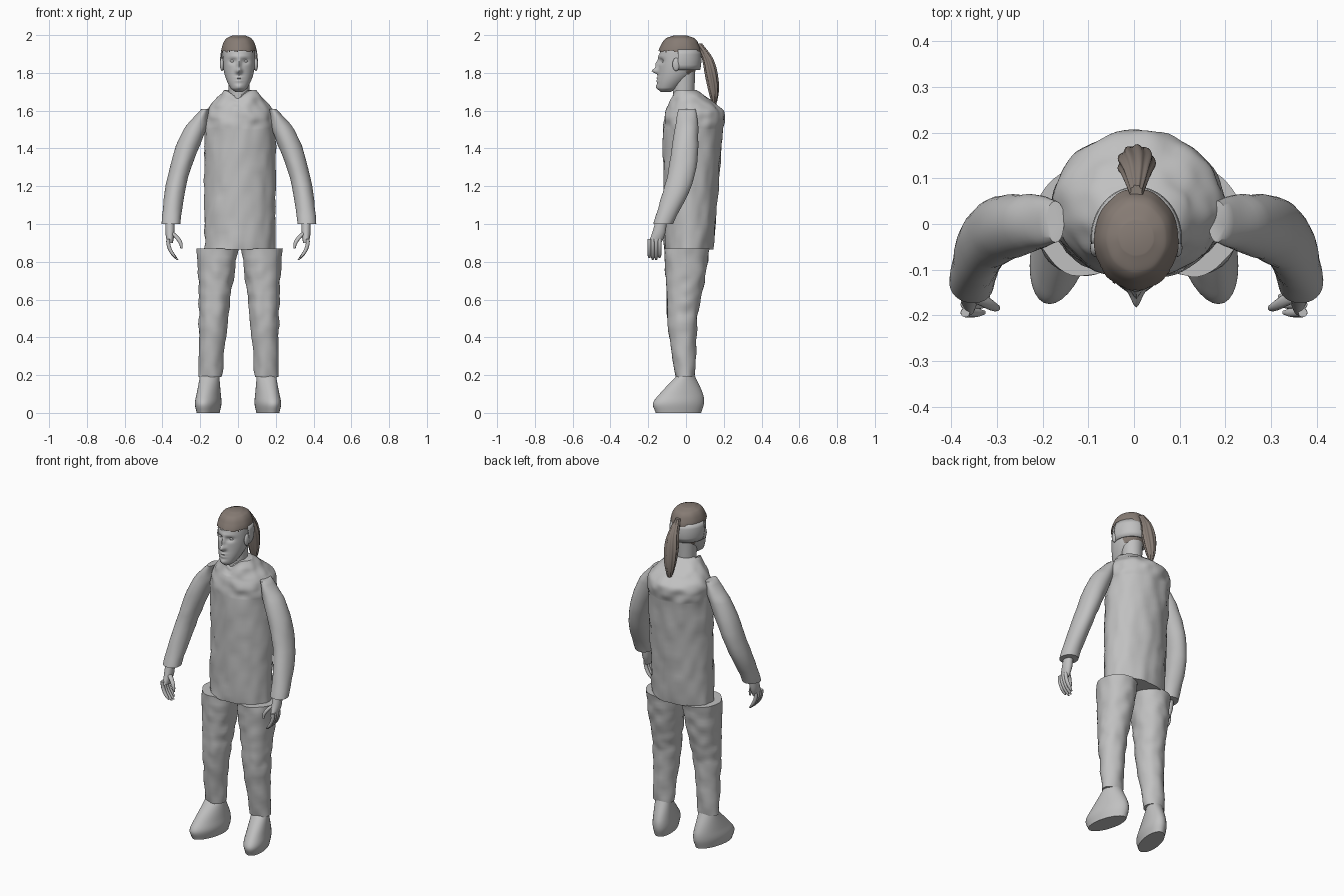
import bpy, bmesh
from math import cos, sin, pi, exp, copysign
from mathutils import Vector, noise

cube = bpy.data.objects.get("Cube")
if cube:
    bpy.data.objects.remove(cube, do_unlink=True)


def material(name, red, green, blue):
    mat = bpy.data.materials.new(name)
    mat.use_nodes = True
    colour = (red, green, blue, 1)
    mat.diffuse_color = colour
    shader = next(n for n in mat.node_tree.nodes if n.type == 'BSDF_PRINCIPLED')
    shader.inputs["Base Color"].default_value = colour
    return mat


GREY = material("soft grey", 0.53, 0.53, 0.53)
BROWN = material("ash brown", 0.24, 0.2, 0.175)


def finish(name, bm, mat):
    bmesh.ops.recalc_face_normals(bm, faces=bm.faces[:])
    mesh = bpy.data.meshes.new(name)
    bm.to_mesh(mesh)
    bm.free()
    mesh.materials.append(mat)
    part = bpy.data.objects.new(name, mesh)
    bpy.context.collection.objects.link(part)
    bpy.ops.object.select_all(action='DESELECT')
    part.select_set(True)
    bpy.context.view_layer.objects.active = part
    bpy.ops.object.shade_smooth_by_angle(angle=0.9)
    return part


def smooth_rows(rows, steps):
    """Fill in sections between the given ones along a smooth curve."""
    last = len(rows) - 1

    def slope(i):
        before, after = rows[max(i - 1, 0)], rows[min(i + 1, last)]
        return [(q - p) / (after[0] - before[0]) for p, q in zip(before, after)]

    for i in range(last):
        height = rows[i + 1][0] - rows[i][0]
        for step in range(steps):
            t = step / steps
            u = 1 - t
            yield [p + (q - p) * t * t * (3 - 2 * t) + height * t * u * (u * m - t * n)
                   for p, q, m, n in zip(rows[i], rows[i + 1], slope(i), slope(i + 1))]
    yield rows[last]


def loft(name, rows, x, mat=GREY, side=1, steps=6, segments=32,
         bump=0, flute=0, shape=None, keep=None):
    """Skin through level ovals given as (height, front, back, half width).
    The centre line x is a rule of height."""
    bm = bmesh.new()
    rings = []
    for z, front, back, half in smooth_rows(rows, steps):
        ring = []
        for k in range(segments):
            angle = 2 * pi * k / segments
            outward = Vector((cos(angle), sin(angle), 0))
            swell = 1 + flute * cos(9 * angle + 14 * z)
            p = Vector((x(z) + swell * half * outward.x,
                        (front + back + swell * (back - front) * outward.y) / 2, z))
            p += outward * bump * noise.noise(p * 18)
            if shape:
                shape(p)
            ring.append(bm.verts.new((p.x * side, p.y, p.z)))
        rings.append(ring)
    for low, high in zip(rings, rings[1:]):
        for k in range(segments):
            bm.faces.new((low[k - 1], low[k], high[k], high[k - 1]))
    bm.faces.new(rings[0])
    bm.faces.new(rings[-1])
    if keep:
        unwanted = [f for f in bm.faces if not keep(f.calc_center_median())]
        bmesh.ops.delete(bm, geom=unwanted, context='FACES')
    return finish(name, bm, mat)


def ellipsoid(name, centre, radii):
    bm = bmesh.new()
    bmesh.ops.create_uvsphere(bm, u_segments=20, v_segments=12, radius=1)
    bmesh.ops.scale(bm, vec=radii, verts=bm.verts[:])
    bmesh.ops.translate(bm, vec=centre, verts=bm.verts[:])
    finish(name, bm, GREY)


def middle(z):
    return 0.005


# Jacket body with a dipped front collar
def dip_collar(p):
    if p.y < 0 and p.z > 1.62:
        p.z -= 0.5 * (p.z - 1.62) * exp(-(p.x / 0.04) ** 2)


loft("jacket", [(0.865, -0.115, 0.145, 0.187), (1.5, -0.12, 0.195, 0.187),
                (1.59, -0.11, 0.2, 0.18), (1.66, -0.085, 0.125, 0.13),
                (1.71, -0.07, 0.05, 0.085)],
     lambda z: 0.01, steps=14, segments=72, bump=0.01, shape=dip_collar)

# Neck
loft("neck", [(1.6, -0.07, 0.04, 0.05), (1.83, -0.07, 0.05, 0.06)], middle)


# Boot toes turn outward
def turn_out(p):
    p.x -= p.y / 5


# Limbs, built once per side
for side, label in ((1, "left"), (-1, "right")):
    loft(label + "_sleeve", [(1.61, -0.04, 0.05, 0.02), (1.5, -0.06, 0.065, 0.06),
                             (1.25, -0.1, 0.045, 0.055), (1, -0.175, -0.07, 0.05)],
         lambda z: 0.36 - 0.42 * (z - 0.95) ** 2 + 0.005 * side, side=side, bump=0.004)

    loft(label + "_palm", [(1.02, -0.16, -0.1, 0.025), (0.95, -0.18, -0.11, 0.024),
                           (0.9, -0.2, -0.13, 0.015)],
         lambda z: 0.36, side=side)
    for finger in range(4):
        y = 0.018 * finger - 0.194
        tip = 0.81 if finger in (1, 2) else 0.82
        loft(f"{label}_finger_{finger + 1}",
             [(z, y - r, y + r, r) for z, r in ((0.92, 0.01), (tip + 0.02, 0.01), (tip, 0.005))],
             lambda z: 0.37 - 5 * (0.91 - z) ** 2, side=side, segments=12)
    loft(label + "_thumb", [(0.96, -0.17, -0.14, 0.015), (0.91, -0.19, -0.17, 0.012),
                            (0.87, -0.19, -0.18, 0.005)],
         lambda z: 0.3 + 8 * (z - 0.875) ** 2, side=side, segments=12)

    loft(label + "_trouser_leg", [(0.19, -0.055, 0.047, 0.062), (0.5, -0.1, 0.06, 0.077),
                                  (0.65, -0.105, 0.09, 0.088), (0.87, -0.115, 0.125, 0.11)],
         lambda z: 0.16 - 0.05 * z + 0.01 * z * side,
         side=side, steps=10, segments=48, bump=0.007)

    loft(label + "_boot", [(0, -0.16, 0.08, 0.056), (0.05, -0.175, 0.095, 0.065),
                           (0.1, -0.14, 0.09, 0.06), (0.2, -0.045, 0.045, 0.05)],
         lambda z: 0.15, side=side, shape=turn_out)

    ellipsoid(label + "_ear", (middle(0) + side * 0.09, -0.052, 1.845), (0.011, 0.02, 0.035))
    ellipsoid(label + "_eye", (middle(0) + side * 0.033, -0.115, 1.862), (0.015, 0.012, 0.009))

# Face features: distance from the midline, height, width, tallness, depth
FACE = {
    "nose tip": (0, 1.81, 0.015, 0.014, -0.035),
    "nose bridge": (0, 1.845, 0.01, 0.026, -0.018),
    "eye socket": (0.033, 1.862, 0.02, 0.012, 0.014),
    "brow": (0, 1.887, 0.05, 0.008, -0.005),
    "upper lip": (0, 1.774, 0.02, 0.006, -0.009),
    "lower lip": (0, 1.757, 0.02, 0.006, -0.009),
    "chin": (0, 1.727, 0.02, 0.014, -0.009),
}


def press_features(p):
    if p.y < -0.05:
        across = abs(p.x - middle(p.z))
        p.y += sum(depth * exp(-((across - x) / wide) ** 2 - ((p.z - z) / tall) ** 2)
                   for x, z, wide, tall, depth in FACE.values())


# Head
SKULL = [(1.7, -0.135, -0.08, 0.02), (1.72, -0.15, -0.04, 0.045),
         (1.8, -0.146, 0.04, 0.078), (1.9, -0.14, 0.07, 0.086),
         (1.94, -0.125, 0.062, 0.08), (1.975, -0.1, 0.04, 0.06),
         (1.99, -0.06, 0, 0.03)]
loft("head", SKULL, middle, steps=12, segments=96, shape=press_features)


# Hair shell with a ragged fringe, reaching down to the nape
def below_hairline(p):
    ragged = 0.012 * noise.noise(Vector((p.x, p.y, 0)) * 90)
    return p.z > (1.785 if p.y > 0 else 1.915) + ragged


GAP = 0.007
loft("hair", [(z + GAP, front - GAP, back + GAP, half + GAP) for z, front, back, half in SKULL],
     middle, BROWN, steps=10, segments=96, flute=0.006, keep=below_hairline)

# Tied ponytail
loft("ponytail", [(1.955, 0.05, 0.085, 0.013), (1.88, 0.085, 0.14, 0.03),
                  (1.8, 0.1, 0.165, 0.04), (1.7, 0.12, 0.172, 0.03),
                  (1.6, 0.148, 0.152, 0.003)],
     middle, BROWN, segments=54, flute=0.08)

# Wide band wrapped around the back of the head
bm = bmesh.new()
columns = []
for i in range(41):
    angle = (pi + 0.2) * i / 40 - 0.1
    column = []
    for k in range(5):
        radius = 0.093 + 0.007 * sin(pi * k / 4)
        column.append(bm.verts.new((middle(0) + radius * cos(angle),
                                    (radius + 0.014) * sin(angle) - 0.032,
                                    1.815 + 0.0275 * k)))
    columns.append(column)
for near, far in zip(columns, columns[1:]):
    for k in range(4):
        bm.faces.new((near[k], far[k], far[k + 1], near[k + 1]))
band = finish("head_band", bm, GREY)
band.modifiers.new("thickness", 'SOLIDIFY').thickness = 0.006
